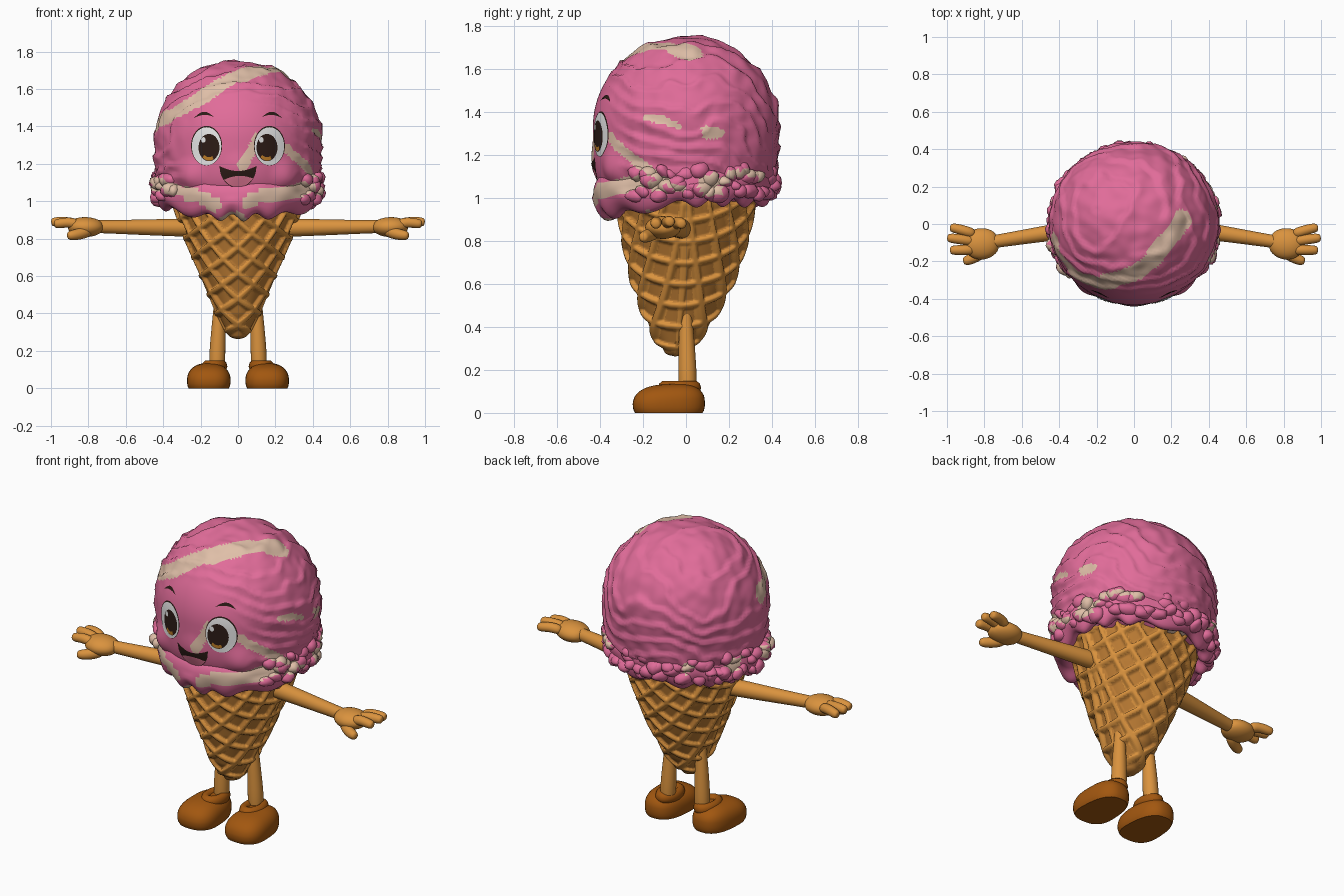
import bpy, bmesh, math, random
from math import sin, cos, pi
from mathutils import Vector, Matrix, noise
from mathutils.bvhtree import BVHTree
from mathutils.geometry import intersect_point_line

if "Cube" in bpy.data.objects:
    bpy.data.objects.remove(bpy.data.objects["Cube"])
random.seed(4)


def material(name, r, g, b):
    m = bpy.data.materials.new(name)
    m.use_nodes = True
    m.diffuse_color = (r, g, b, 1)
    m.node_tree.nodes["Principled BSDF"].inputs["Base Color"].default_value = (r, g, b, 1)
    return m


pink = material("strawberry pink", .75, .15, .32)
cream = material("vanilla cream", .74, .52, .39)
wafer = material("wafer orange", .70, .29, .048)
cell = material("wafer shade", .50, .20, .034)
brown = material("shoe brown", .36, .095, .005)
white = material("eye white", .82, .82, .82)
dark = material("dark brown", .025, .011, .008)
amber = material("amber", .50, .20, .02)
tongue_pink = material("tongue pink", .80, .20, .32)


def finish(name, bm, mats, rule=None, subsurf=0, recalc=True):
    """Turn a bmesh into a smooth object, colouring faces by a rule."""
    if recalc:
        bmesh.ops.recalc_face_normals(bm, faces=bm.faces)
    for f in bm.faces:
        f.smooth = True
        if rule:
            f.material_index = rule(f.calc_center_median())
    me = bpy.data.meshes.new(name)
    bm.to_mesh(me)
    bm.free()
    ob = bpy.data.objects.new(name, me)
    bpy.context.collection.objects.link(ob)
    for m in mats:
        me.materials.append(m)
    if subsurf:
        mod = ob.modifiers.new("round", "SUBSURF")
        mod.levels = mod.render_levels = subsurf
    return ob


def grid(bm, nu, nv, fn, wrap_u=False, wrap_v=False):
    """Sheet of quads from fn(u, v) with u and v in 0..1."""
    cu, cv = nu + (not wrap_u), nv + (not wrap_v)
    vs = [[bm.verts.new(fn(i / nu, j / nv)) for j in range(cv)] for i in range(cu)]
    for i in range(nu):
        for j in range(nv):
            k, l = (i + 1) % cu, (j + 1) % cv
            bm.faces.new((vs[i][j], vs[k][j], vs[k][l], vs[i][l]))


def tube(bm, pts, radii, n=8):
    """Closed tapering limb through a few points."""
    pts = [Vector(p) for p in pts]
    rings = []
    for i, (p, r) in enumerate(zip(pts, radii)):
        d = pts[min(i + 1, len(pts) - 1)] - pts[max(i - 1, 0)]
        q = d.to_track_quat("Z", "Y")
        rings.append([bm.verts.new(p + q @ Vector((r * cos(2 * pi * k / n), r * sin(2 * pi * k / n), 0)))
                      for k in range(n)])
    for a, b in zip(rings, rings[1:]):
        for k in range(n):
            bm.faces.new((a[k], a[(k + 1) % n], b[(k + 1) % n], b[k]))
    bm.faces.new(rings[0][::-1])
    bm.faces.new(rings[-1])


def smooth(t):
    t = max(0, min(1, t))
    return t * t * (3 - 2 * t)


# Cream swirls: a half width and a path over the scoop
swirls = [(w, [Vector(p) for p in path]) for w, path in [
    (.054, [(-.43, -.1, 1.42), (-.36, -.22, 1.46), (-.2, -.32, 1.55), (.02, -.25, 1.67),
            (.16, -.12, 1.71), (.27, .02, 1.68)]),
    (.028, [(.39, -.17, 1.38), (.43, -.02, 1.34), (.42, .15, 1.29)]),
    (.028, [(.26, -.35, 1.28), (.34, -.28, 1.2), (.41, -.15, 1.11), (.44, -.02, 1.06)]),
    (.032, [(.09, -.41, 1.34), (.06, -.43, 1.25), (.03, -.44, 1.18)]),
    (.036, [(.06, -.43, 1.01), (.2, -.38, 1.03), (.36, -.25, 1.07), (.43, -.1, 1.06)]),
    (.036, [(-.46, -.08, 1.1), (-.36, -.26, 1.07), (-.2, -.38, 1.03), (-.13, -.41, .98)]),
]]


def is_cream(p):
    q = p + .028 * noise.noise_vector(p * 6)
    for w, path in swirls:
        for a, b in zip(path, path[1:]):
            c, t = intersect_point_line(q, a, b)
            c = a.lerp(b, max(0, min(1, t)))
            if (q - c).length < w:
                return 1
    return int(p.z < 1.13 and noise.noise(p * 5 + Vector((3, 1, 7))) > .36)


# Scoop: rounded ball, full at the bottom, ridged everywhere except the face
face_mid = Vector((0, -.42, 1.24))
bumps = [((.25, -.33, 1.14), .11, .028), ((-.25, -.33, 1.14), .11, .028), ((0, -.43, 1.18), .1, .01)]
bm = bmesh.new()
bmesh.ops.create_icosphere(bm, subdivisions=6, radius=1)
for v in bm.verts:
    d = v.co.copy()
    k = 1
    if d.z < 0:
        k = (math.hypot(d.x, d.y) ** 4 + abs(d.z) ** 4) ** (-1 / 4)
    p = Vector((d.x * .446 * k, d.y * .433 * k, 1.33 + d.z * k * (.42 if d.z > 0 else .37)))
    rough = smooth(((p - face_mid).length - .27) / .16)
    s = p.dot(Vector((-.45, .25, 1))) * 9 + 1.8 * noise.noise(p * 3) + .3 * noise.noise(p * 12)
    ridge = (s % 1) ** 2 if s % 1 < .85 else .7225 * (1 - s % 1) / .15
    h = rough * (.02 * ridge - .004 + .008 * noise.noise(p * 15))
    for c, r, a in bumps:
        h += a * smooth(1 - (p - Vector(c)).length / r)
    v.co = p + d * h
skin = BVHTree.FromBMesh(bm)
finish("scoop", bm, [pink, cream], is_cream)


# Melted skirt below the scoop, dripping at the lower edge
def ring_point(a, r, z):
    """Point on the skirt ring, a little shallower at the back."""
    return Vector((r * sin(a), -r * cos(a) * (1 if cos(a) > 0 else .92), z))


def skirt(u, v):
    a, b = 2 * pi * u, 2 * pi * v
    front = max(0, cos(a))
    n = noise.noise(Vector((sin(a) * 3, cos(a) * 3, b * .4)))
    r = .392 - .027 * front + (.052 + .014 * front + .018 * n) * cos(b)
    z = 1.07 - .05 * front + (.08 + .01 * front) * sin(b)
    if sin(b) < 0:
        z += sin(b) * .035 * (.5 + .5 * sin(13 * a + 2 * sin(3 * a)))
    return ring_point(a, r, z + .012 * n)


bm = bmesh.new()
grid(bm, 220, 24, skirt, True, True)
finish("melted_skirt", bm, [pink, cream], is_cream)

# Irregular lumps sunk into the skirt on the sides and back
bm = bmesh.new()
for i in range(88):
    a = .95 + (2 * pi - 1.9) * (i + random.random()) / 88
    b = random.uniform(-1.1, 1.1)
    at = ring_point(a, .395 + .036 * cos(b), 1.075 - .03 * max(0, cos(a)) + .07 * sin(b))
    size = random.uniform(.03, .046)
    turn = Matrix.Rotation(random.uniform(0, pi), 4, "Z") @ Matrix.Rotation(random.uniform(-.6, .6), 4, "X")
    shape = Matrix.Diagonal((size * 1.25, size, size * .9, 1))
    bmesh.ops.create_icosphere(bm, subdivisions=2, radius=1, matrix=Matrix.Translation(at) @ turn @ shape)
for v in bm.verts:
    v.co += .016 * noise.noise_vector(v.co * 16)
finish("skirt_lumps", bm, [pink, cream], is_cream)

# Waffle cone: a square lattice on each unrolled half, meeting at the side seams
profile = [(.262, 0, 0), (.272, .04, .045), (.32, .078, .09), (.4, .118, .148),
           (.6, .2, .235), (.8, .283, .29), (.97, .34, .32), (1.03, .345, .325)]


def lean(v):
    return -.05 * (1 - v) ** 2


def waffle(theta, z):
    fold = (theta + pi / 2) % pi - pi / 2
    best = .6 * smooth(2 - (pi / 2 - abs(fold)) / .05)
    for turn in (pi / 4, -pi / 4):
        t = ((z - .2) * cos(fold * .43 + turn) / .098) % 1
        best = max(best, smooth(1.5 - min(t, 1 - t) / .14))
    return best


def cone_point(u, v):
    th, z = 2 * pi * u - pi, .262 + .768 * v
    for (z0, x0, y0), (z1, x1, y1) in zip(profile, profile[1:]):
        if z <= z1 + 1e-6:
            t = (z - z0) / (z1 - z0)
            rx, ry = x0 + (x1 - x0) * t, y0 + (y1 - y0) * t
            break
    h = (.022 * waffle(th, z) - .012) * smooth(v * 12)
    return ((rx + h) * sin(th), lean(v) - (ry + h) * cos(th), z)


def cone_colour(p):
    v = (p.z - .262) / .768
    return int(waffle(math.atan2(p.x, lean(v) - p.y), p.z) < .3)


bm = bmesh.new()
grid(bm, 230, 110, cone_point, True)
bmesh.ops.remove_doubles(bm, verts=bm.verts, dist=1e-5)
finish("waffle_cone", bm, [wafer, cell], cone_colour)


# Painted face plates laid over the scoop
def plate(name, fn, mat, lift, nu=32, nv=8):
    def onto(u, v):
        x, z = fn(u, v)
        hit = skin.ray_cast(Vector((x, -1, z)), Vector((0, 1, 0)))[0]
        return (x, hit.y - lift, z)
    bm = bmesh.new()
    grid(bm, nu, nv, onto)
    bmesh.ops.remove_doubles(bm, verts=bm.verts, dist=1e-5)
    bm.normal_update()
    if sum(f.normal.y * f.calc_area() for f in bm.faces) > 0:
        bmesh.ops.reverse_faces(bm, faces=bm.faces)
    finish(name, bm, [mat], recalc=False)


def oval(x, z, rx, rz, a0=0, a1=2 * pi, inner=0):
    def fn(u, v):
        a, r = a0 + (a1 - a0) * u, inner + (1 - inner) * v
        return x + rx * r * cos(a), z + rz * r * sin(a)
    return fn


def smile(low, high):
    """Area between two height functions of -1..1 across the mouth."""
    return lambda u, v: (.1 * (2 * u - 1), low(2 * u - 1) * (1 - v) + high(2 * u - 1) * v)


for side, s in (("left", 1), ("right", -1)):
    plate(side + "_eye_rim", oval(s * .168, 1.297, .083, .106), dark, .002)
    plate(side + "_eye_white", oval(s * .168, 1.294, .079, .102), white, .004)
    plate(side + "_pupil", oval(s * .155, 1.287, .056, .073), dark, .006)
    plate(side + "_iris_glow", oval(s * .155, 1.287, .052, .069, 1.27 * pi, 1.65 * pi, .74), amber, .0075)
    plate(side + "_eye_glint", oval(s * .155 - .03, 1.328, .012, .015), white, .0085)
    plate(side + "_brow", lambda u, v: (s * (.13 + .105 * u), 1.435 + .035 * sin(pi * (.15 + .75 * u))
                                        + (v - .5) * .017 * sin(pi * u)), dark, .004)
lip = lambda x: 1.19 - .118 * math.sqrt(max(0, 1 - x * x))
plate("mouth", smile(lip, lambda x: 1.162 + .028 * x * x), dark, .004)
plate("tongue", smile(lambda x: lip(x) + .004, lambda x: max(lip(x) + .004, 1.136 - .03 * (x - .1) ** 2)),
      tongue_pink, .006)

# Arms, hands, legs and shoes
for side, s in (("left", 1), ("right", -1)):
    def m(*pts):
        return [(s * x, y, z) for x, y, z in pts]
    bm = bmesh.new()
    tube(bm, m((.2, -.01, .858), (.3, -.025, .859), (.5, -.055, .861), (.72, -.09, .864), (.82, -.105, .866)),
         (.055, .053, .046, .038, .038))
    finish(side + "_arm", bm, [wafer], subsurf=2)

    bm = bmesh.new()
    tube(bm, m((.725, -.09, .864), (.755, -.1, .862), (.81, -.108, .86), (.87, -.105, .866), (.91, -.1, .872)),
         (.034, .066, .082, .07, .035))
    for v in bm.verts:
        v.co.z = .864 + (v.co.z - .864) * .76
        v.co.y = -.105 + (v.co.y + .105) * 1.2
    for y0, y1, x1, z1 in ((-.055, -.02, .985, .88), (-.095, -.075, 1.0, .89), (-.138, -.14, .985, .88)):
        tube(bm, m((.85, y0, .872), (.9, (y0 + y1) / 2, .89), (x1 - .02, y1, z1), (x1, y1, z1 - .002)),
             (.031, .03, .029, .02))
    tube(bm, m((.79, -.13, .848), (.83, -.168, .828), (.89, -.196, .817), (.915, -.2, .817)), (.037, .034, .031, .02))
    finish(side + "_hand", bm, [wafer], subsurf=2)

    bm = bmesh.new()
    tube(bm, m((.1, 0, .55), (.1, 0, .42), (.108, .005, .25), (.113, .008, .12), (.113, .008, .06)),
         (.033, .036, .045, .05, .05))
    finish(side + "_leg", bm, [wafer], subsurf=2)

    # Shoe: plump half ball with a wider toe and a flat sole
    bm = bmesh.new()
    bmesh.ops.create_uvsphere(bm, u_segments=36, v_segments=22, radius=1)
    for v in bm.verts:
        x, y, z = (math.copysign(abs(c) ** e, c) for c, e in zip(v.co, (.8, .72, .85)))
        x *= .114 - .014 * y
        v.co = (s * (.156 + x), -.08 + .168 * y, max(0, .042 + .092 * z + .008 * y * (z > 0)))
    finish(side + "_shoe", bm, [brown]).data.set_sharp_from_angle(angle=.9)

    # Low ankle collar melting into the shoe
    bm = bmesh.new()
    grid(bm, 32, 10, lambda u, v: (s * (.125 + (.042 + .026 * cos(2 * pi * v)) * cos(2 * pi * u)),
                                   -.03 + (.07 + .03 * cos(2 * pi * v)) * sin(2 * pi * u),
                                   .117 + .033 * sin(2 * pi * v)), True, True)
    finish(side + "_shoe_collar", bm, [brown])
